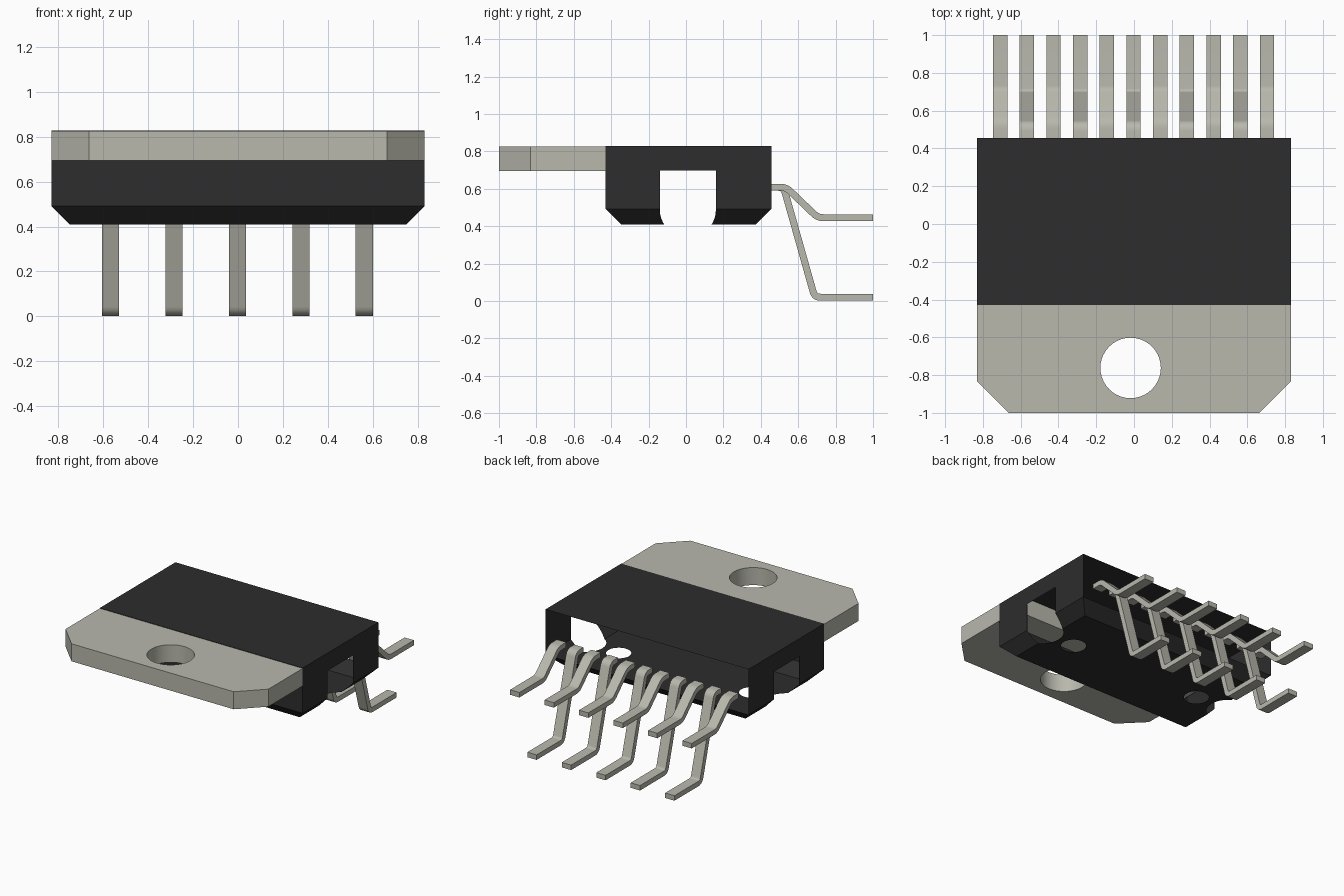
import bpy
import bmesh
import math
from mathutils import Matrix, Vector

default = bpy.data.objects.get("Cube")
if default:
    bpy.data.objects.remove(default, do_unlink=True)


def material(name, rgb):
    mat = bpy.data.materials.new(name)
    mat.use_nodes = True
    mat.diffuse_color = (*rgb, 1)
    mat.node_tree.nodes["Principled BSDF"].inputs["Base Color"].default_value = (*rgb, 1)
    return mat


METAL = material("tinned_metal", (0.48, 0.48, 0.42))
BLACK = material("black_plastic", (0.026, 0.026, 0.026))


def make(name, bm, mat):
    bmesh.ops.recalc_face_normals(bm, faces=bm.faces)
    mesh = bpy.data.meshes.new(name)
    bm.to_mesh(mesh)
    bm.free()
    mesh.materials.append(mat)
    obj = bpy.data.objects.new(name, mesh)
    bpy.context.collection.objects.link(obj)
    return obj


def activate(obj):
    bpy.ops.object.select_all(action="DESELECT")
    obj.select_set(True)
    bpy.context.view_layer.objects.active = obj


def smooth(obj):
    activate(obj)
    bpy.ops.object.shade_smooth_by_angle(angle=math.radians(30))


def drill(obj, holes, bottom, top):
    """Cut upright round holes, each given as (x, y, radius)."""
    bm = bmesh.new()
    for x, y, r in holes:
        spot = Matrix.Translation((x, y, (bottom + top) / 2))
        bmesh.ops.create_cone(bm, cap_ends=True, segments=40, radius1=r, radius2=r,
                              depth=top - bottom, matrix=spot)
    cutter = make("hole_cutter", bm, obj.data.materials[0])
    cutter.hide_render = True
    mod = obj.modifiers.new("holes", "BOOLEAN")
    mod.operation = "DIFFERENCE"
    mod.solver = "EXACT"
    mod.object = cutter
    activate(obj)
    bpy.ops.object.modifier_apply(modifier=mod.name)
    bpy.data.objects.remove(cutter, do_unlink=True)


# Moulded body: box with chamfered lower edges
W, FRONT, BACK, LOW, TOP = 0.832, -0.43, 0.456, 0.41, 0.828
bm = bmesh.new()
bmesh.ops.create_cube(bm, size=1, matrix=Matrix.Translation((0, (FRONT + BACK) / 2, (LOW + TOP) / 2))
                      @ Matrix.Diagonal((2 * W, BACK - FRONT, TOP - LOW, 1)))
lower = [e for e in bm.edges if all(v.co.z < LOW + 0.01 for v in e.verts)]
bmesh.ops.bevel(bm, geom=lower, offset=0.082, segments=1, affect="EDGES")
body = make("moulded_body", bm, BLACK)

# Side clamp notches and floor holes
drill(body, [(s * x, 0.01, r) for s in (-1, 1) for x, r in ((W - 0.003, 0.15), (0.545, 0.085))],
      0.2, 0.697)

# Leave a hollow shell, open at the back
bm = bmesh.new()
bm.from_mesh(body.data)
bm.normal_update()
inner = []
for f in bm.faces:
    c, nz = f.calc_center_median(), abs(f.normal.z)
    if nz > 0.9:
        keep = c.z < LOW + 0.002 or c.z > TOP - 0.002
    elif nz < 0.1:
        keep = abs(c.x) > W - 0.002 or c.y < FRONT + 0.002
    else:
        keep = True
    if not keep:
        inner.append(f)
bmesh.ops.delete(bm, geom=inner, context="FACES")
bm.to_mesh(body.data)
bm.free()

# Metal mounting tab with clipped corners and a narrower tail inside the body
half = [(0.665, -1), (W, -0.832), (W, FRONT), (0.81, FRONT), (0.81, -0.25)]
outline = half + [(-x, y) for x, y in reversed(half)]
bm = bmesh.new()
base = bm.faces.new([bm.verts.new((x, y, 0.695)) for x, y in outline])
up = bmesh.ops.extrude_face_region(bm, geom=[base])
bmesh.ops.translate(bm, vec=(0, 0, 0.13),
                    verts=[g for g in up["geom"] if isinstance(g, bmesh.types.BMVert)])
tab = make("mounting_tab", bm, METAL)
drill(tab, [(-0.018, -0.762, 0.16)], 0.5, 1.0)
smooth(tab)


def rounded(path, r, steps=5):
    """Round the inner corners of a (y, z) path."""
    pts = [Vector(p) for p in path]
    out = [pts[0]]
    for a, b, c in zip(pts, pts[1:], pts[2:]):
        p, q = b + (a - b).normalized() * r, b + (c - b).normalized() * r
        for i in range(steps + 1):
            t = i / steps
            out.append(p.lerp(b, t).lerp(b.lerp(q, t), t))
    return out + [pts[-1]]


def pin(name, x, path):
    bm = bmesh.new()
    rows = [[bm.verts.new((x + s * 0.038, p.x, p.y)) for s in (-1, 1)] for p in rounded(path, 0.03)]
    for a, b in zip(rows, rows[1:]):
        bm.faces.new((a[0], a[1], b[1], b[0]))
    obj = make(name, bm, METAL)
    mod = obj.modifiers.new("thickness", "SOLIDIFY")
    mod.thickness = 0.037
    mod.offset = 0
    mod.use_even_offset = True
    activate(obj)
    bpy.ops.object.modifier_apply(modifier=mod.name)
    smooth(obj)


# Staggered pins: short upper row and long lower row
SHORT = [(0.452, 0.608), (0.535, 0.608), (0.705, 0.445), (1, 0.445)]
LONG = [(0.452, 0.608), (0.522, 0.608), (0.688, 0.02), (1, 0.02)]
for i in range(11):
    kind, path = ("long_pin", LONG) if i % 2 else ("short_pin", SHORT)
    pin(f"{kind}_{i + 1}", -0.709 + 0.1413 * i, path)
